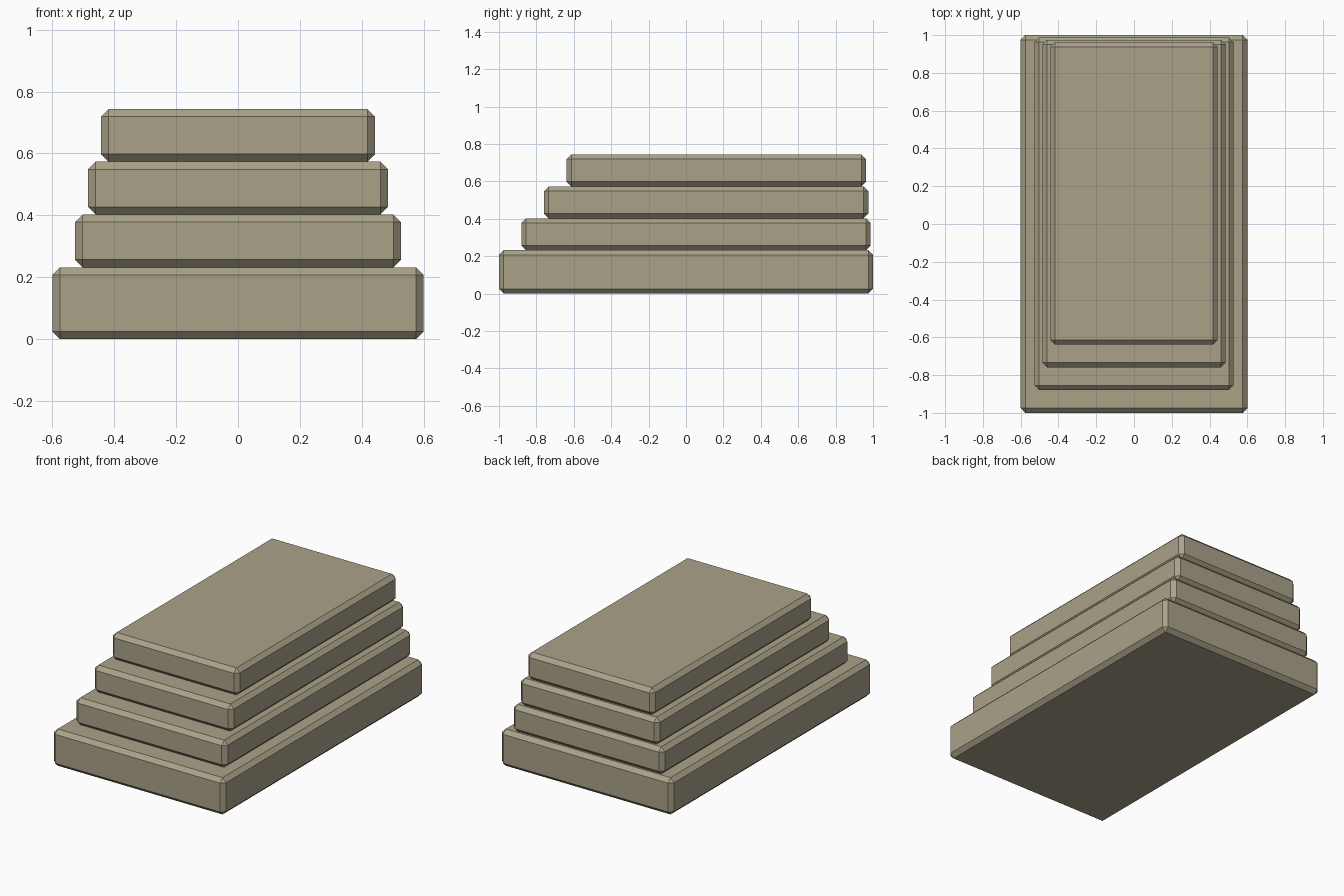
import bpy
import bmesh
from mathutils import Matrix, Vector

if "Cube" in bpy.data.objects:
    bpy.data.objects.remove(bpy.data.objects["Cube"])


def slab(name, half_width, y0, y1, z0, z1, chamfer=0.025):
    """Box with every edge cut by a single flat chamfer."""
    bm = bmesh.new()
    size = Vector((2 * half_width, y1 - y0, z1 - z0))
    center = Vector((0, (y0 + y1) / 2, (z0 + z1) / 2))
    bmesh.ops.create_cube(bm, size=1, matrix=Matrix.LocRotScale(center, None, size))
    bmesh.ops.bevel(bm, geom=bm.edges[:], offset=chamfer, segments=1,
                    affect='EDGES', profile=0.5)
    mesh = bpy.data.meshes.new(name)
    bm.to_mesh(mesh)
    bm.free()
    obj = bpy.data.objects.new(name, mesh)
    bpy.context.collection.objects.link(obj)

    stone = bpy.data.materials.get("stone") or bpy.data.materials.new("stone")
    stone.diffuse_color = (0.40, 0.36, 0.25, 1)
    stone.use_nodes = True
    stone.node_tree.nodes["Principled BSDF"].inputs["Base Color"].default_value = stone.diffuse_color
    mesh.materials.append(stone)


# Thick base slab
base_top, rise = 0.232, 0.1707
slab("base_slab", 0.60, -1.0, 1.0, 0.0, base_top)

# Three thinner steps, set back mostly at the front
for i in range(1, 4):
    z0 = base_top + (i - 1) * rise
    slab(f"step_{i}", 0.569 - 0.042 * i, -1 + 0.1205 * i, 1 - 0.0125 * i,
         z0, z0 + rise)
